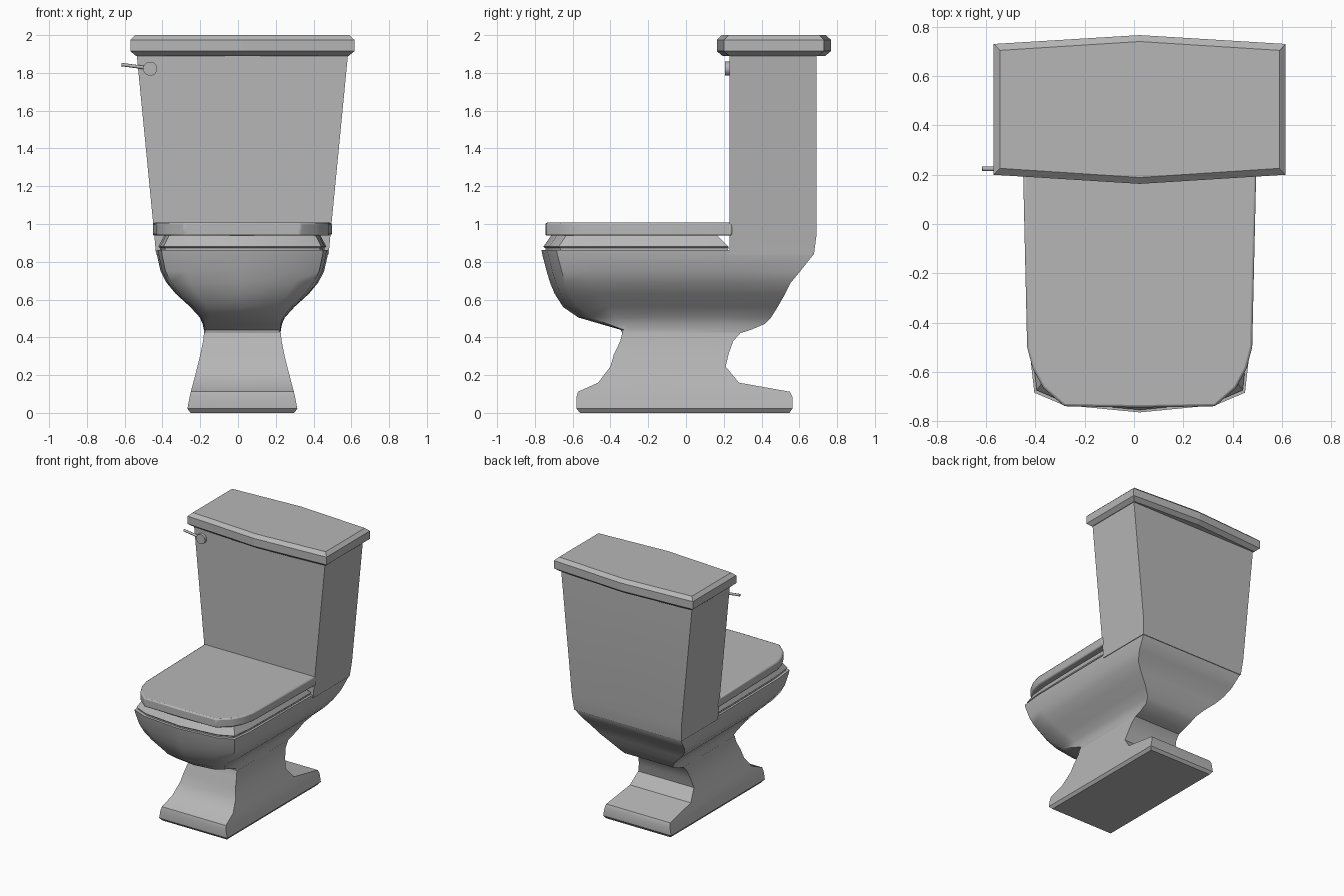
import bpy, bmesh, math
from mathutils import Vector

if "Cube" in bpy.data.objects:
    bpy.data.objects.remove(bpy.data.objects["Cube"])

CX = 0.023  # centre line of the body; the flush lever sticks out to the left

# mid-grey finish shared by every part
GREY = bpy.data.materials.new("grey_ceramic")
GREY.diffuse_color = (0.47, 0.47, 0.47, 1)
GREY.use_nodes = True
GREY.node_tree.nodes["Principled BSDF"].inputs["Base Color"].default_value = GREY.diffuse_color


def ring(half, z):
    """Closed outline from a right-hand half outline, mirrored about the centre line."""
    left = [(-x, y) for x, y in reversed(half) if x > 1e-6]
    return [(CX + x, y, z) for x, y in half + left]


def loft(name, rings, smooth=None):
    """Skin a stack of outlines and close both ends."""
    bm = bmesh.new()
    rows = [[bm.verts.new(p) for p in r] for r in rings]
    n = len(rows[0])
    for a, b in zip(rows, rows[1:]):
        for i in range(n):
            j = (i + 1) % n
            bm.faces.new((a[i], a[j], b[j], b[i]))
    bm.faces.new(rows[0][::-1])
    bm.faces.new(rows[-1])
    bmesh.ops.remove_doubles(bm, verts=bm.verts, dist=0.0005)
    bmesh.ops.recalc_face_normals(bm, faces=bm.faces)
    mesh = bpy.data.meshes.new(name)
    bm.to_mesh(mesh)
    bm.free()
    mesh.materials.append(GREY)
    ob = bpy.data.objects.new(name, mesh)
    bpy.context.collection.objects.link(ob)
    if smooth:
        smooth_angle(ob, smooth)
    return ob


def smooth_angle(ob, deg):
    bpy.ops.object.select_all(action='DESELECT')
    ob.select_set(True)
    bpy.context.view_layer.objects.active = ob
    bpy.ops.object.shade_smooth_by_angle(angle=math.radians(deg))


def section(w, yf, yb, r):
    """Half outline: r = 0 is a rectangle, r = 1 has the rounded bowl front."""
    return [(0, yf), (w * (1 - 0.32 * r), yf + 0.03 * r),
            (w * (1 - 0.06 * r), yf + 0.08 * r), (w * (1 - 0.02 * r), yf + 0.24 * r),
            (w, yf + (yb - yf) * 0.75), (w, yb), (0, yb)]


# pedestal: z, half width, front y, back y
foot = [(0.00, 0.274, -0.56, 0.547), (0.022, 0.291, -0.58, 0.563),
        (0.085, 0.279, -0.58, 0.563), (0.112, 0.273, -0.572, 0.55),
        (0.16, 0.26, -0.465, 0.28), (0.245, 0.238, -0.40, 0.21),
        (0.31, 0.222, -0.382, 0.225), (0.38, 0.208, -0.348, 0.25),
        (0.425, 0.203, -0.337, 0.29)]
loft("pedestal", [ring(section(w, f, b, 0), z) for z, w, f, b in foot], 35)

# bowl, continuing from the neck up to the rim and the tank
bowl = [(0.42, 0.202, -0.337, 0.28, 0), (0.44, 0.204, -0.345, 0.345, 0.2),
        (0.47, 0.21, -0.45, 0.415, 0.5), (0.505, 0.225, -0.57, 0.45, 0.8),
        (0.56, 0.275, -0.65, 0.485, 1), (0.63, 0.352, -0.695, 0.525, 1),
        (0.69, 0.402, -0.72, 0.555, 1), (0.75, 0.433, -0.738, 0.605, 1),
        (0.835, 0.452, -0.76, 0.672, 1), (0.862, 0.455, -0.765, 0.672, 1)]
loft("bowl", [ring(section(w, f, b, r), z) for z, w, f, b, r in bowl], 50)

# seat, narrowing towards the lid
loft("seat", [ring(section(w, f, b, 1), z) for z, w, f, b in
              [(0.855, 0.436, -0.745, 0.22), (0.872, 0.436, -0.745, 0.225),
               (0.88, 0.445, -0.755, 0.225), (0.945, 0.41, -0.71, 0.16)]], 30)

# seat lid with softened edges
lid_half = [(0, -0.745), (0.307, -0.74), (0.392, -0.665), (0.435, -0.585),
            (0.457, -0.50), (0.474, 0.245), (0, 0.245)]
lid = loft("seat_lid", [ring(lid_half, z) for z in (0.938, 1.007)])
bev = lid.modifiers.new("soft_edge", 'BEVEL')
bev.width = 0.01
bev.segments = 2
smooth_angle(lid, 35)

# tank
loft("tank", [ring([(0, 0.23), (w, 0.23), (w, b), (0, b)], z) for z, w, b in
              [(0.838, 0.457, 0.677), (0.95, 0.467, 0.692), (1.895, 0.559, 0.692)]], 30)


# bowed tank lid with chamfered edges
def tank_lid_half(d):
    return [(0, 0.163 + d), (0.593 - d, 0.2 + d), (0.593 - d, 0.731 - d), (0, 0.767 - d)]


loft("tank_lid", [ring(tank_lid_half(d), z) for d, z in
                  [(0.03, 1.89), (0, 1.915), (0, 1.975), (0.026, 2.0)]])


# flush lever: round boss and thin arm
def rod(name, a, b, r, sides):
    a, b = Vector(a), Vector(b)
    bpy.ops.mesh.primitive_cylinder_add(vertices=sides, radius=r, depth=(b - a).length,
                                        location=(a + b) / 2)
    ob = bpy.context.object
    ob.name = name
    ob.rotation_euler = (b - a).to_track_quat('Z', 'Y').to_euler()
    ob.data.materials.append(GREY)
    smooth_angle(ob, 40)


rod("lever_boss", (-0.465, 0.207, 1.822), (-0.465, 0.24, 1.822), 0.037, 24)
rod("lever_arm", (-0.47, 0.224, 1.825), (-0.617, 0.224, 1.844), 0.009, 10)
